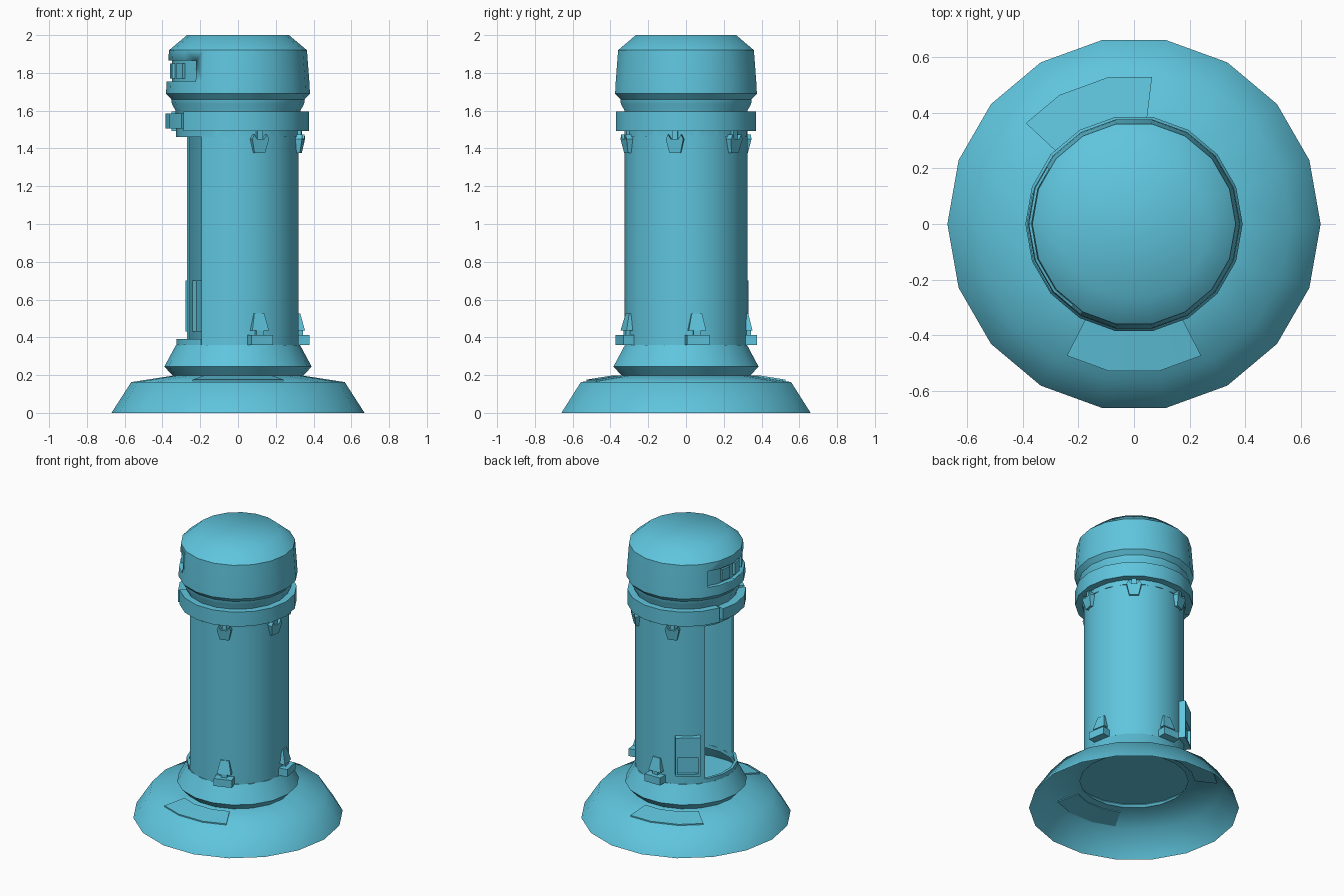
import bpy, bmesh
from math import cos, sin, radians

if "Cube" in bpy.data.objects:
    bpy.data.objects.remove(bpy.data.objects["Cube"])

STEP = 20  # 18-sided rounds
teal = bpy.data.materials.new("teal_paint")
teal.diffuse_color = (0.115, 0.56, 0.73, 1)
teal.use_nodes = True
teal.node_tree.nodes["Principled BSDF"].inputs["Base Color"].default_value = teal.diffuse_color


def finish(name, bm, smooth):
    """smooth is the edge angle kept sharp, 0 for flat faces."""
    bmesh.ops.remove_doubles(bm, verts=bm.verts, dist=1e-5)
    bmesh.ops.recalc_face_normals(bm, faces=bm.faces)
    me = bpy.data.meshes.new(name)
    bm.to_mesh(me)
    bm.free()
    me.materials.append(teal)
    ob = bpy.data.objects.new(name, me)
    bpy.context.collection.objects.link(ob)
    if smooth:
        bpy.ops.object.select_all(action='DESELECT')
        ob.select_set(True)
        bpy.context.view_layer.objects.active = ob
        bpy.ops.object.shade_smooth_by_angle(angle=radians(smooth))
    return ob


def lathe(name, profile, a0=0, a1=360, phase=0, loop=False, smooth=35):
    """Sweep an (r, z) profile around z; arcs follow the same 18-sided facets."""
    full = a1 - a0 == 360
    angs = [a0] + [a for a in range(phase - 360, 900, STEP) if a0 < a < a1] + [a1]
    if full:
        angs = [phase + STEP * i for i in range(18)]
    bm = bmesh.new()
    rows = []
    for a in angs:
        f = cos(radians(10)) / cos(radians((a - phase) % STEP - 10))
        rows.append([bm.verts.new((r * f * cos(radians(a)), r * f * sin(radians(a)), z))
                     for r, z in profile])
    n = len(profile)
    for i in range(len(rows) if full else len(rows) - 1):
        p, q = rows[i], rows[(i + 1) % len(rows)]
        for j in range(n if loop else n - 1):
            k = (j + 1) % n
            bm.faces.new((p[j], q[j], q[k], p[k]))
    if loop and not full:
        bm.faces.new(rows[0])
        bm.faces.new(rows[-1][::-1])
    return finish(name, bm, smooth)


def ring_box(name, r0, r1, z0, z1, a0, a1, phase=0):
    return lathe(name, [(r0, z0), (r1, z0), (r1, z1), (r0, z1)], a0, a1, phase, True)


def plate(name, az, outline, inner):
    """Radially extruded outline of (tangent, z, outer radius) points at an azimuth."""
    c, s = cos(radians(az)), sin(radians(az))
    bm = bmesh.new()
    pos = lambda t, z, r: bm.verts.new((r * c - t * s, r * s + t * c, z))
    out = [pos(t, z, r) for t, z, r in outline]
    inn = [pos(t, z, inner) for t, z, r in outline]
    bm.faces.new(out)
    bm.faces.new(inn[::-1])
    for i in range(len(out)):
        j = (i + 1) % len(out)
        bm.faces.new((out[i], inn[i], inn[j], out[j]))
    return finish(name, bm, 0)


def block(name, az, w, z0, z1, r0, r1):
    return plate(name, az, [(-w, z0, r1), (w, z0, r1), (w, z1, r1), (-w, z1, r1)], r0)


def cut(ob, cutter):
    m = ob.modifiers.new("cut", 'BOOLEAN')
    m.object, m.operation, m.solver = cutter, 'DIFFERENCE', 'EXACT'
    bpy.context.view_layer.objects.active = ob
    bpy.ops.object.modifier_move_to_index(modifier=m.name, index=0)
    bpy.ops.object.modifier_apply(modifier=m.name)
    bpy.data.objects.remove(cutter)


# Hollow base skirt, collar and sunken floor
lathe("base_skirt", [(.67, 0), (.565, .163), (.345, .197)], smooth=60)
lathe("collar", [(.345, .197), (.39, .245), (.328, .36), (.31, .36), (.31, .335)])
lathe("floor", [(.385, .247), (.0, .247)])

# Raised panels on the skirt
for az in (270, 110):
    lathe("base_panel", [(.39, .185), (.535, .162), (.535, .176), (.39, .199)],
          az - 27, az + 27, 0, True)

# Body tube with an open side facing left
ring_box("body_wall", .311, .325, .36, 1.495, 233, 507, 10)
ring_box("opening_sill", .311, .33, .36, .39, 147, 233, 10)

# Head with neck, and smooth cap
head = lathe("head", [(0, 1.46), (.327, 1.46), (.33, 1.6), (.35, 1.635), (.353, 1.66), (.381, 1.69),
                      (.378, 1.75), (.365, 1.92), (0, 1.92)])
cut(head, ring_box("window_cutter", .35, .45, 1.755, 1.865, 147, 233))
lathe("head_cap", [(.365, 1.92), (.27, 2), (0, 2)], smooth=60)
for az in (170, 190, 210):
    block("window_block", az, .035, 1.77, 1.85, .33, .36)

# Shoulder ring, with a separate block over the opening
ring_box("shoulder_ring", .325, .375, 1.493, 1.595, 220, 520)
ring_box("shoulder_block", .325, .385, 1.505, 1.585, 163, 219)

# Upper hooks
for az in (-70, -10, 50, 110):
    plate("upper_hook", az, [(-.03, 1.377, .338), (.03, 1.377, .338), (.047, 1.45, .352),
                             (.035, 1.475, .352), (.02, 1.45, .352), (-.02, 1.45, .352),
                             (-.035, 1.475, .352), (-.047, 1.45, .352)], .31)
    block("upper_hook_stem", az, .015, 1.44, 1.495, .31, .342)

# Lower hooks on feet
for az in (-70, 10, 90):
    block("lower_foot", az, .06, .36, .412, .31, .375)
    block("lower_hook_stem", az, .02, .405, .45, .31, .345)
    plate("lower_hook", az, [(-.047, .435, .352), (.047, .435, .352),
                             (.028, .525, .33), (-.028, .525, .33)], .31)

# Control box beside the opening, reaching inside, with a recessed lower half
box = block("control_box", 127, .08, .43, .70, .26, .355)
cut(box, block("box_cutter", 127, .068, .445, .56, .335, .4))
